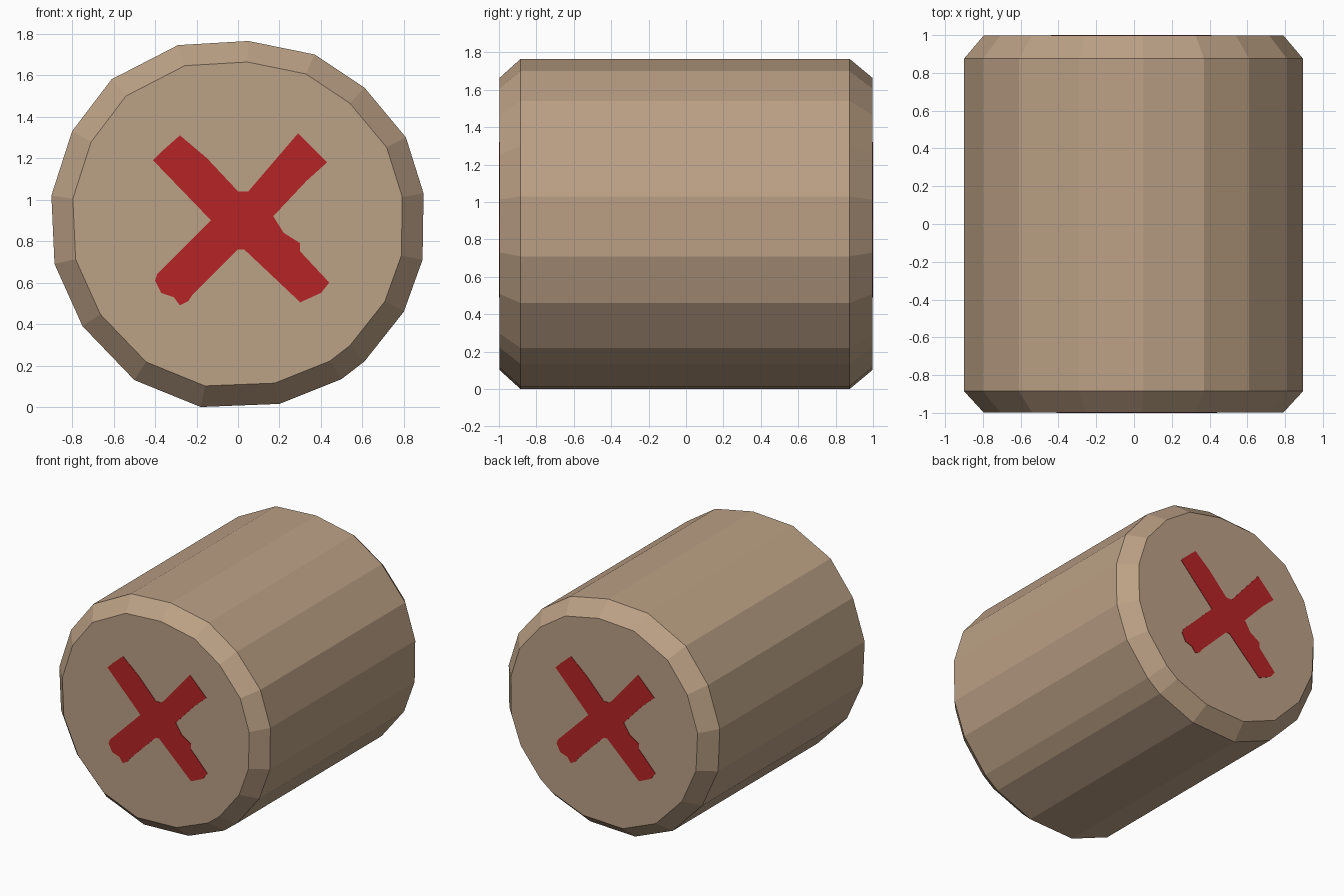
import bpy, bmesh
from mathutils import Vector

if "Cube" in bpy.data.objects:
    bpy.data.objects.remove(bpy.data.objects["Cube"])


def material(name, rgb):
    m = bpy.data.materials.new(name)
    m.diffuse_color = (*rgb, 1)
    m.use_nodes = True
    m.node_tree.nodes["Principled BSDF"].inputs["Base Color"].default_value = m.diffuse_color
    return m


def loft(name, rings, mat):
    """Join rings of points with quads and cap both ends."""
    bm = bmesh.new()
    vs = [[bm.verts.new(p) for p in ring] for ring in rings]
    n = len(vs[0])
    for a, b in zip(vs, vs[1:]):
        for i in range(n):
            j = (i + 1) % n
            bm.faces.new((a[i], a[j], b[j], b[i]))
    bm.faces.new(vs[0])
    bm.faces.new(vs[-1])
    bmesh.ops.recalc_face_normals(bm, faces=bm.faces)
    me = bpy.data.meshes.new(name)
    bm.to_mesh(me)
    bm.free()
    me.materials.append(mat)
    ob = bpy.data.objects.new(name, me)
    bpy.context.collection.objects.link(ob)
    return ob


tan = material("tan", (0.50, 0.355, 0.235))
red = material("red", (0.47, 0.017, 0.019))

# Bale body: irregular outline swept along y with chamfered rims
outline = [(0.05, 1.765), (0.37, 1.70), (0.61, 1.54), (0.81, 1.30), (0.895, 1.03),
           (0.89, 0.71), (0.80, 0.46), (0.61, 0.22), (0.50, 0.135), (0.20, 0.015),
           (-0.18, 0.0), (-0.50, 0.13), (-0.75, 0.39), (-0.885, 0.69),
           (-0.90, 1.02), (-0.80, 1.33), (-0.61, 1.58), (-0.29, 1.745)]


def ring(y, s):
    return [Vector((x * s, y, 0.885 + (z - 0.885) * s)) for x, z in outline]


loft("bale_body", [ring(-0.997, 0.885), ring(-0.885, 1), ring(0.875, 1), ring(0.997, 0.885)], tan)

# Painted cross: thin plate on each end
cross = [(-0.41, 1.19), (-0.37, 1.23), (-0.28, 1.31), (-0.15, 1.20), (0.0, 1.04),
         (0.05, 1.04), (0.29, 1.32), (0.43, 1.18), (0.33, 1.09), (0.17, 0.92),
         (0.22, 0.84), (0.30, 0.79), (0.30, 0.75), (0.44, 0.60), (0.40, 0.55),
         (0.30, 0.505), (0.03, 0.76), (0.0, 0.76), (-0.22, 0.54), (-0.24, 0.51),
         (-0.28, 0.49), (-0.31, 0.53), (-0.37, 0.55), (-0.40, 0.61), (-0.39, 0.64),
         (-0.13, 0.90)]
for name, side in (("front_cross", -1), ("back_cross", 1)):
    loft(name, [[(-side * x, side * y, z) for x, z in cross] for y in (0.994, 1.0)], red)
